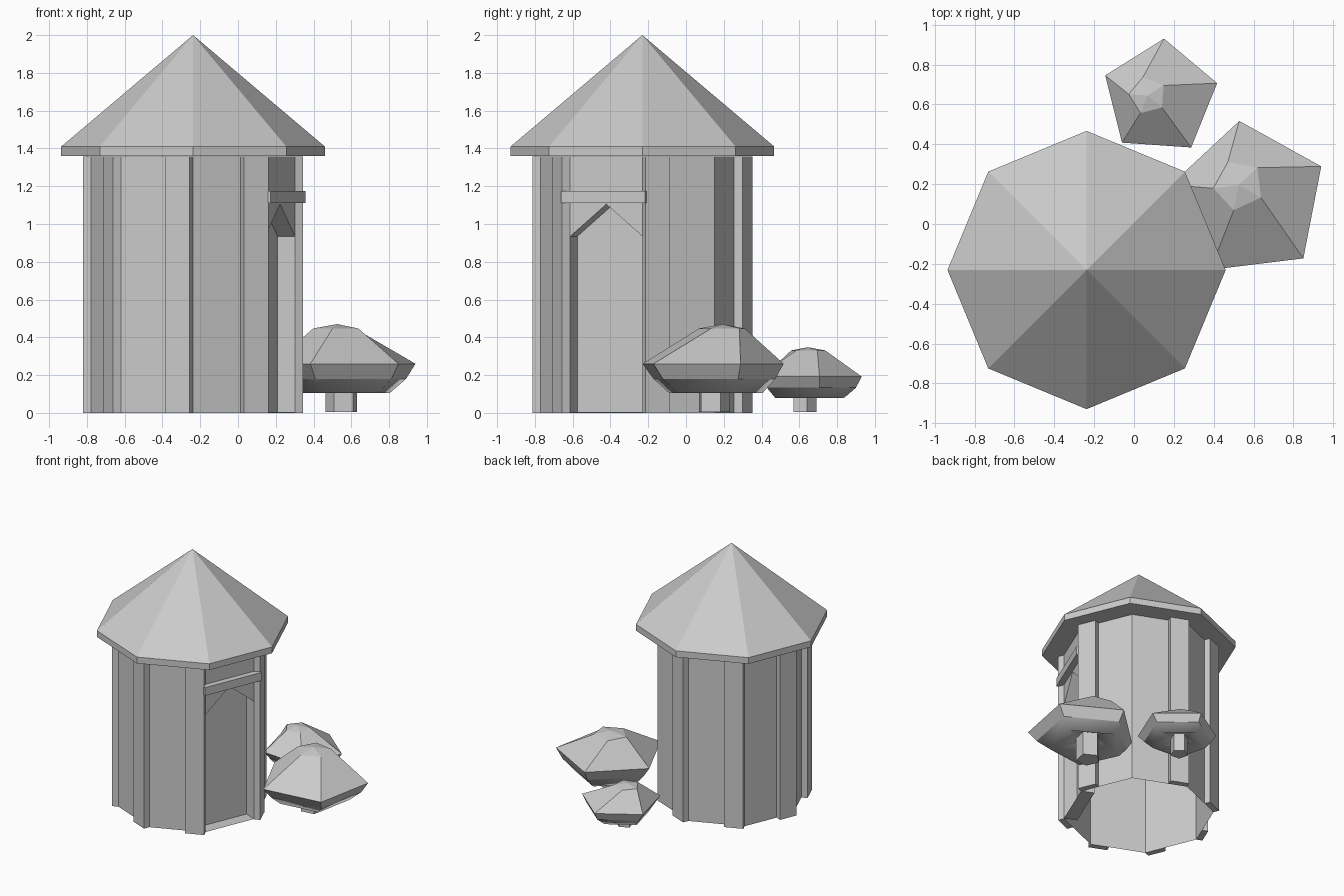
import bpy, bmesh
from math import radians, cos, sin
from mathutils import Vector

if "Cube" in bpy.data.objects:
    bpy.data.objects.remove(bpy.data.objects["Cube"])

CX, CY = -0.238, -0.231
R, WALL_TOP, SLAB = 0.54, 1.358, 0.046


def make(name, build):
    bm = bmesh.new()
    build(bm)
    me = bpy.data.meshes.new(name)
    bm.to_mesh(me)
    bm.free()
    ob = bpy.data.objects.new(name, me)
    bpy.context.collection.objects.link(ob)
    return ob


def ring(bm, cx, cy, z, r, n, rot):
    return [bm.verts.new((cx + r * cos(radians(rot + 360 / n * i)),
                          cy + r * sin(radians(rot + 360 / n * i)), z)) for i in range(n)]


def bridge(bm, a, b, smooth=False):
    n = len(a)
    for i in range(n):
        f = bm.faces.new((a[i], a[(i + 1) % n], b[(i + 1) % n], b[i]))
        f.smooth = smooth


def fan(bm, a, p):
    tip = bm.verts.new(p)
    for i in range(len(a)):
        bm.faces.new((a[i], a[(i + 1) % len(a)], tip))


def corner(deg, z=0):
    return Vector((CX + R * cos(radians(deg)), CY + R * sin(radians(deg)), z))


# Eight-sided pointed roof
def roof(bm):
    low = ring(bm, CX, CY, 1.36, 0.698, 8, 0)
    rim = ring(bm, CX, CY, 1.41, 0.698, 8, 0)
    bm.faces.new(low[::-1])
    bridge(bm, low, rim)
    fan(bm, rim, (CX, CY, 2.0))


# Open-bottomed wall with a recessed pointed doorway in the face at -22.5 degrees
def walls(bm):
    for k in range(7):
        a, b = k * 45, k * 45 + 45
        bm.faces.new([bm.verts.new(p) for p in (corner(a), corner(b),
                     corner(b, WALL_TOP), corner(a, WALL_TOP))])
    a, b = corner(-45), corner(0)
    mid = (a + b) / 2
    n = Vector((cos(radians(-22.5)), sin(radians(-22.5)), 0))
    up = lambda p, z: p + Vector((0, 0, z))
    arch = [up(a, 0.003), up(b, 0.003), up(b, 0.935), up(mid, 1.105), up(a, 0.935)]
    outer = [bm.verts.new(p) for p in arch]
    inner = [bm.verts.new(p - n * 0.1) for p in arch]
    bridge(bm, inner, outer)
    bm.faces.new(inner)
    top = [bm.verts.new(up(p, WALL_TOP)) for p in (a, b)]
    bm.faces.new((outer[4], outer[3], outer[2], top[1], top[0]))


# Plank lying on a wall face, from s0 to s1 measured from its first corner
def plank(face_deg, s0, s1, z0, z1, depth):
    def build(bm):
        a = radians(face_deg)
        n, t = Vector((cos(a), sin(a), 0)), Vector((-sin(a), cos(a), 0))
        c = corner(face_deg - 22.5)
        rings = []
        for z in (z0, z1):
            rings.append([bm.verts.new(c + t * s + n * d + Vector((0, 0, z)))
                          for s, d in ((s0, depth), (s1, depth), (s1, 0), (s0, 0))])
        bridge(bm, *rings)
        bm.faces.new(rings[0][::-1])
        bm.faces.new(rings[1])
    return build


make("roof", roof)
make("walls", walls)
side = 2 * R * sin(radians(22.5))
for k in range(7):
    s = 0 if k == 0 else side - 0.14
    make(f"corner_board_{k}", plank(22.5 + 45 * k, s, s + 0.14, 0, WALL_TOP, SLAB))
make("door_lintel", plank(-22.5, -0.035, side + 0.035, 1.11, 1.175, SLAB))


# Five-sided mushrooms with an off-centre crown and hollow underside
def mushroom(name, x, y, s, rot, crown, base):
    def cap(bm):
        crown_ring = ring(bm, *crown, 0.447 * s, 0.128 * s, 5, rot + 18)
        rim = ring(bm, x, y, 0.26 * s, 0.4 * s, 5, rot)
        lip = ring(bm, x, y + 0.01, 0.18 * s, 0.345 * s, 5, rot)
        low = ring(bm, (x + base[0]) / 2, (y + base[1]) / 2 + 0.01, 0.105 * s, 0.265 * s, 5, rot)
        hollow = ring(bm, *base, 0.19 * s, 0.085 * s, 5, rot)
        fan(bm, crown_ring, (crown[0], crown[1], 0.47 * s))
        bridge(bm, rim, crown_ring)
        bridge(bm, lip, rim)
        bridge(bm, low, lip, True)
        bridge(bm, hollow, low, True)

    def stem(bm):
        a = ring(bm, *base, 0.005, 0.088 * s, 5, rot)
        b = ring(bm, *base, 0.2 * s, 0.088 * s, 5, rot)
        bridge(bm, a, b)
        bm.faces.new(a[::-1])
        bm.faces.new(b)

    make(name + "_cap", cap)
    make(name + "_stem", stem)


mushroom("large_mushroom", 0.577, 0.12, 1.0, 25, (0.525, 0.195), (0.55, 0.145))
mushroom("small_mushroom", 0.13, 0.635, 0.74, 14, (0.068, 0.645), (0.1, 0.625))
